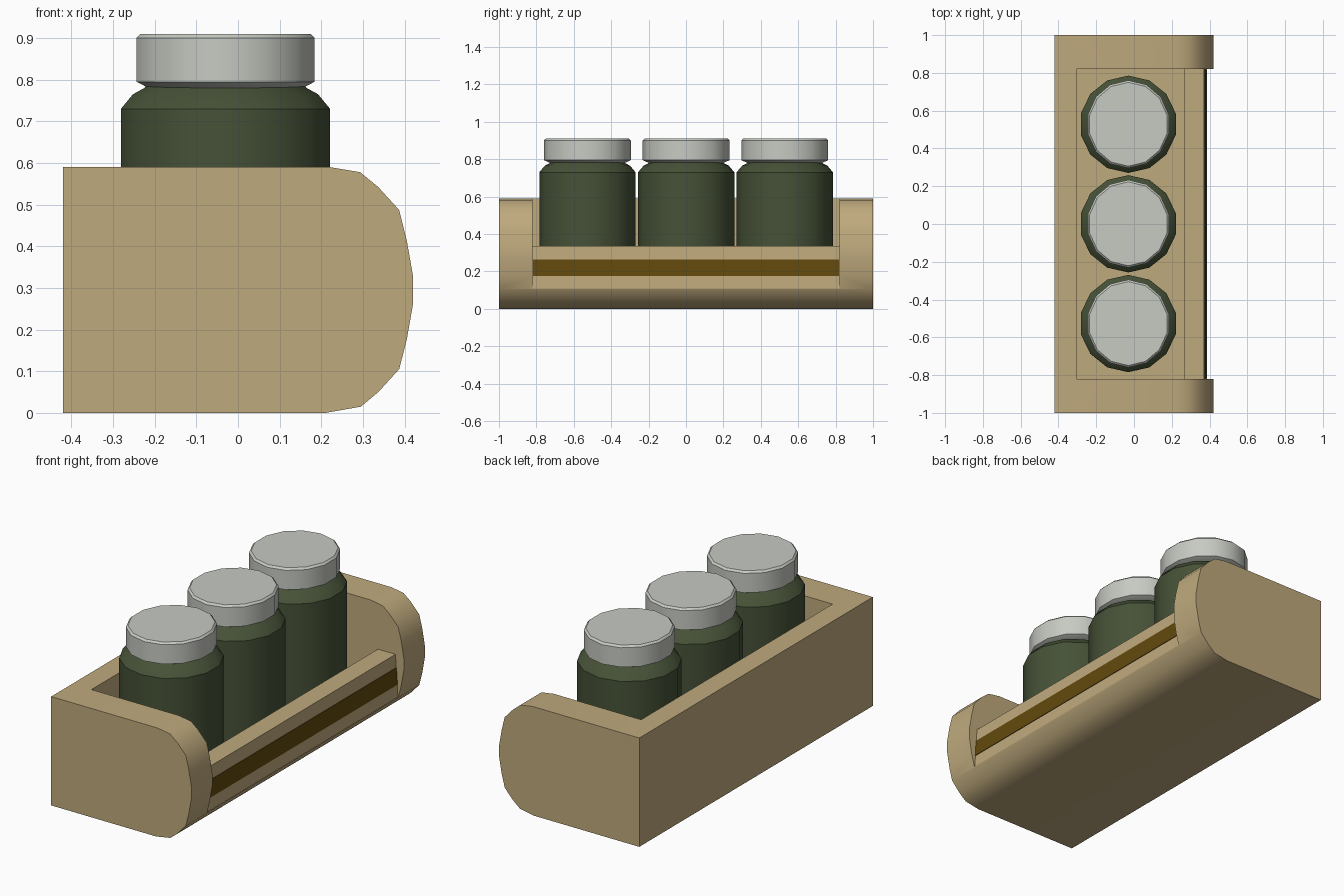
import bpy, bmesh, math
from mathutils import Vector

if "Cube" in bpy.data.objects:
    bpy.data.objects.remove(bpy.data.objects["Cube"])


def material(name, rgb):
    m = bpy.data.materials.new(name)
    m.diffuse_color = (*rgb, 1)
    m.use_nodes = True
    m.node_tree.nodes["Principled BSDF"].inputs["Base Color"].default_value = m.diffuse_color
    return m


TAN = material("tan_wood", (0.52, 0.40, 0.205))
BROWN = material("dark_brown", (0.125, 0.068, 0.004))
GREEN = material("dark_green", (0.061, 0.083, 0.038))
GREY = material("light_grey", (0.57, 0.59, 0.54))


def finish(bm, name, mat):
    bmesh.ops.recalc_face_normals(bm, faces=bm.faces)
    me = bpy.data.meshes.new(name)
    bm.to_mesh(me)
    bm.free()
    ob = bpy.data.objects.new(name, me)
    bpy.context.collection.objects.link(ob)
    me.materials.append(mat)
    return ob


def smooth(ob, angle):
    bpy.ops.object.select_all(action='DESELECT')
    ob.select_set(True)
    bpy.context.view_layer.objects.active = ob
    bpy.ops.object.shade_smooth_by_angle(angle=math.radians(angle))


def extrude_y(name, pts, y0, y1, mat):
    """Extrude an x-z outline along y."""
    bm = bmesh.new()
    f = bm.faces.new([bm.verts.new((x, y0, z)) for x, z in pts])
    r = bmesh.ops.extrude_face_region(bm, geom=[f])
    verts = [v for v in r["geom"] if isinstance(v, bmesh.types.BMVert)]
    bmesh.ops.translate(bm, verts=verts, vec=Vector((0, y1 - y0, 0)))
    return finish(bm, name, mat)


def lathe(name, profile, centre, mat, sides=14, sx=1.0):
    """Closed turned shape with a corner on the y axis."""
    bm = bmesh.new()
    rings = []
    for r, z in profile:
        rings.append([bm.verts.new((
            centre[0] + sx * r * math.sin(2 * math.pi * i / sides),
            centre[1] + r * math.cos(2 * math.pi * i / sides), z))
            for i in range(sides)])
    for a, b in zip(rings, rings[1:]):
        for i in range(sides):
            j = (i + 1) % sides
            bm.faces.new((a[i], a[j], b[j], b[i]))
    bm.faces.new(rings[0])
    bm.faces.new(rings[-1])
    ob = finish(bm, name, mat)
    smooth(ob, 28)
    return ob


# Rack body: block with a rounded front
outline = [(-0.42, 0), (0.21, 0), (0.295, 0.015), (0.337, 0.05), (0.387, 0.105),
           (0.405, 0.175), (0.42, 0.26), (0.42, 0.33), (0.405, 0.415),
           (0.387, 0.487), (0.337, 0.542), (0.293, 0.578), (0.22, 0.59), (-0.42, 0.59)]
rack = extrude_y("rack", outline, -1, 1, TAN)

# Cut the tray and the space above and in front of the low front rail
FLOOR = 0.08
cut = [(-0.305, 0.7), (-0.305, FLOOR), (0.265, FLOOR), (0.265, 0.335),
       (0.37, 0.335), (0.385, 0.108), (0.5, 0.108), (0.5, 0.7)]
cutter = extrude_y("rack_cutter", cut, -0.82, 0.82, TAN)
cutter.hide_render = True
mod = rack.modifiers.new("tray", 'BOOLEAN')
mod.operation = 'DIFFERENCE'
mod.solver = 'EXACT'
mod.object = cutter
bpy.context.view_layer.objects.active = rack
bpy.ops.object.modifier_apply(modifier=mod.name)
bpy.data.objects.remove(cutter)
smooth(rack, 35)

# Dark stripe on the front rail
extrude_y("rail_stripe", [(0.372, 0.265), (0.378, 0.175), (0.384, 0.175), (0.378, 0.265)],
          -0.818, 0.818, BROWN)

# Three jars with lids
jar_profile = [(0.2575, FLOOR), (0.2575, 0.73), (0.228, 0.765), (0.2, 0.78), (0.19, 0.79)]
lid_profile = [(0.2, 0.78), (0.2325, 0.795), (0.2325, 0.9), (0.222, 0.91)]
for k, y in enumerate((-0.527, 0.001, 0.528)):
    lathe(f"jar_{k + 1}", jar_profile, (-0.03, y), GREEN)
    lathe(f"lid_{k + 1}", lid_profile, (-0.03, y), GREY, sx=0.945)
